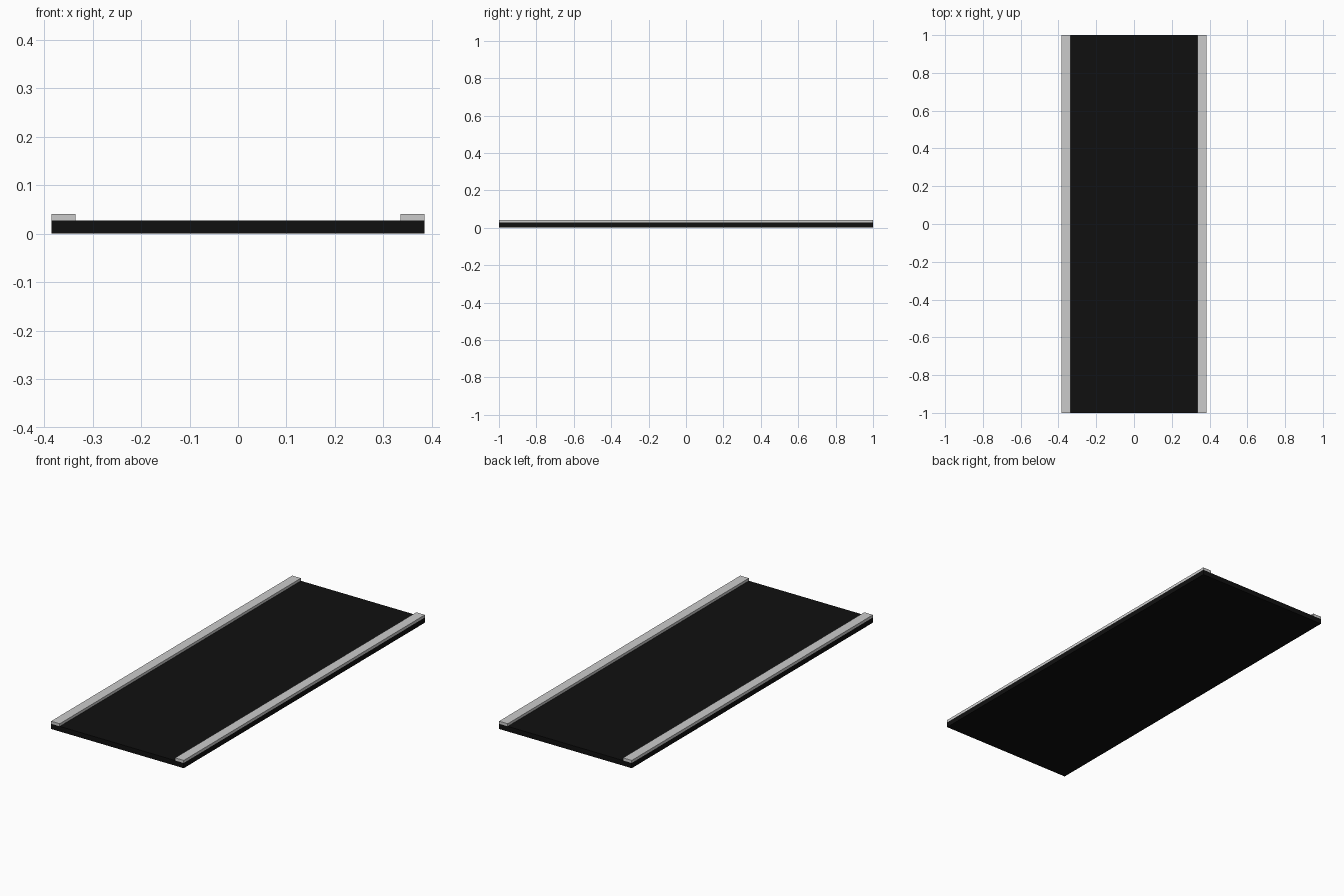
import bpy

if "Cube" in bpy.data.objects:
    bpy.data.objects.remove(bpy.data.objects["Cube"])

W, L = 0.77, 2.0              # overall width and length
BASE_H, RAIL_H, RAIL_W = 0.027, 0.014, 0.05


def box(name, size, centre):
    bpy.ops.mesh.primitive_cube_add(size=1, location=centre)
    ob = bpy.context.object
    ob.name = name
    ob.scale = size
    bpy.ops.object.transform_apply(location=False, rotation=False, scale=True)
    return ob


# black flat deck
black = bpy.data.materials.new("black")
black.diffuse_color = (0.005, 0.005, 0.005, 1)
black.use_nodes = True
black.node_tree.nodes["Principled BSDF"].inputs["Base Color"].default_value = black.diffuse_color
deck = box("deck", (W, L, BASE_H), (0, 0, BASE_H / 2))
deck.data.materials.append(black)

# raised side rails
for side, name in ((-1, "left_rail"), (1, "right_rail")):
    box(name, (RAIL_W, L, RAIL_H),
        (side * (W - RAIL_W) / 2, 0, BASE_H + RAIL_H / 2))
